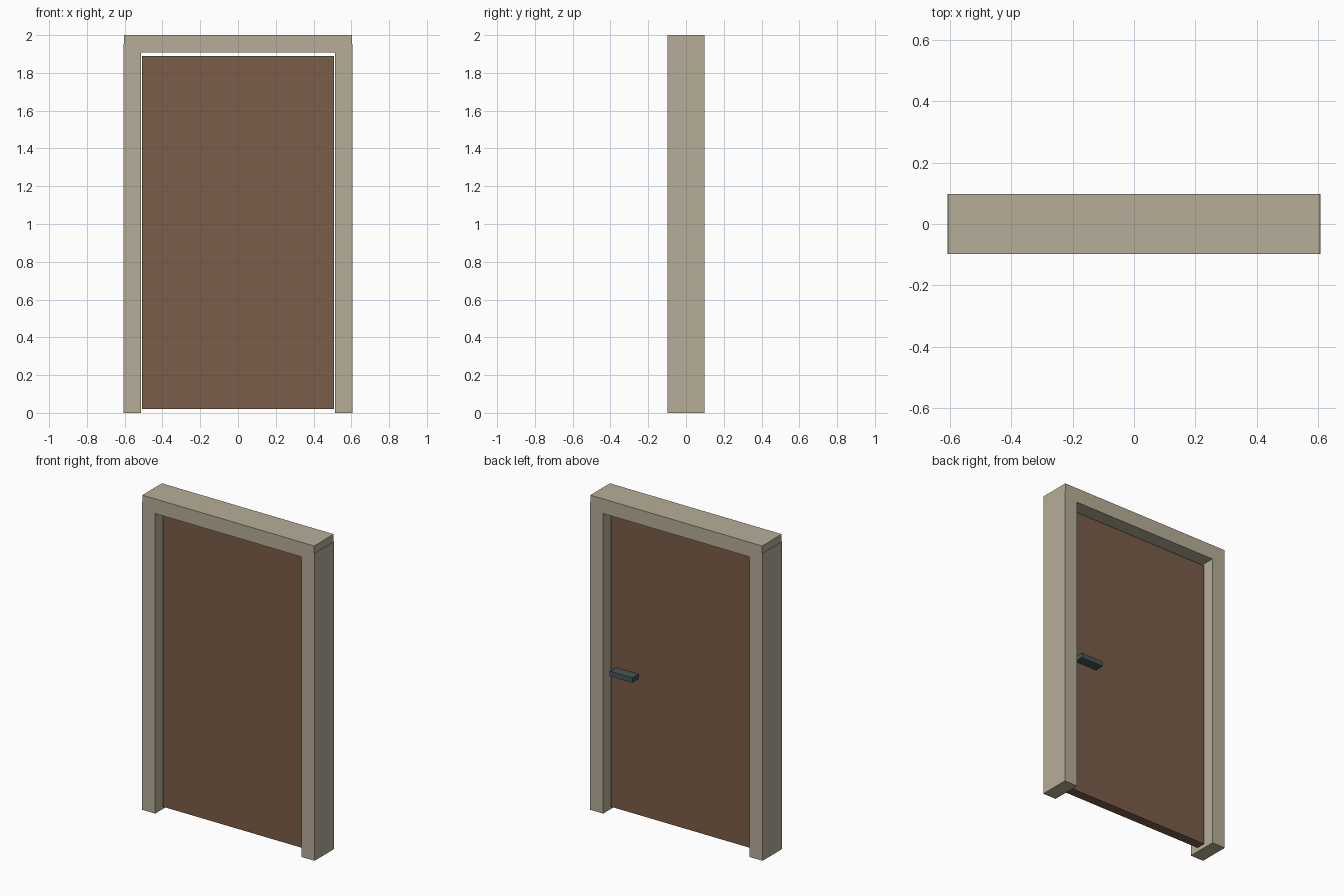
import bpy

if "Cube" in bpy.data.objects:
    bpy.data.objects.remove(bpy.data.objects["Cube"])


def material(name, rgb):
    m = bpy.data.materials.new(name)
    m.diffuse_color = (*rgb, 1.0)
    m.use_nodes = True
    m.node_tree.nodes["Principled BSDF"].inputs["Base Color"].default_value = m.diffuse_color
    return m


def box(name, xs, ys, zs, mat):
    """Axis-aligned box spanning the given (min, max) ranges."""
    spans = (xs, ys, zs)
    bpy.ops.mesh.primitive_cube_add(size=1, location=[(a + b) / 2 for a, b in spans])
    ob = bpy.context.object
    ob.name = ob.data.name = name
    ob.scale = [b - a for a, b in spans]
    bpy.ops.object.transform_apply(location=False, rotation=False, scale=True)
    ob.data.materials.append(mat)
    return ob


frame_mat = material("frame_paint", (0.47, 0.42, 0.31))
door_mat = material("door_wood", (0.195, 0.109, 0.065))
handle_mat = material("handle_metal", (0.06, 0.095, 0.09))

DEPTH = (-0.098, 0.098)

# Jambs reach half way up the lintel and stand slightly proud of its ends
for side, xs in (("left", (-0.607, -0.514)), ("right", (0.514, 0.607))):
    box(f"{side}_jamb", xs, DEPTH, (0.0, 1.953), frame_mat)

# Lintel across the top
box("lintel", (-0.604, 0.604), DEPTH, (1.907, 2.0), frame_mat)

# Door leaf, with a small gap all round
box("door_leaf", (-0.507, 0.507), (-0.03, 0.03), (0.02, 1.889), door_mat)

# Handle on the back face only
box("door_handle", (0.314, 0.473), (0.03, 0.091), (0.882, 0.914), handle_mat)
